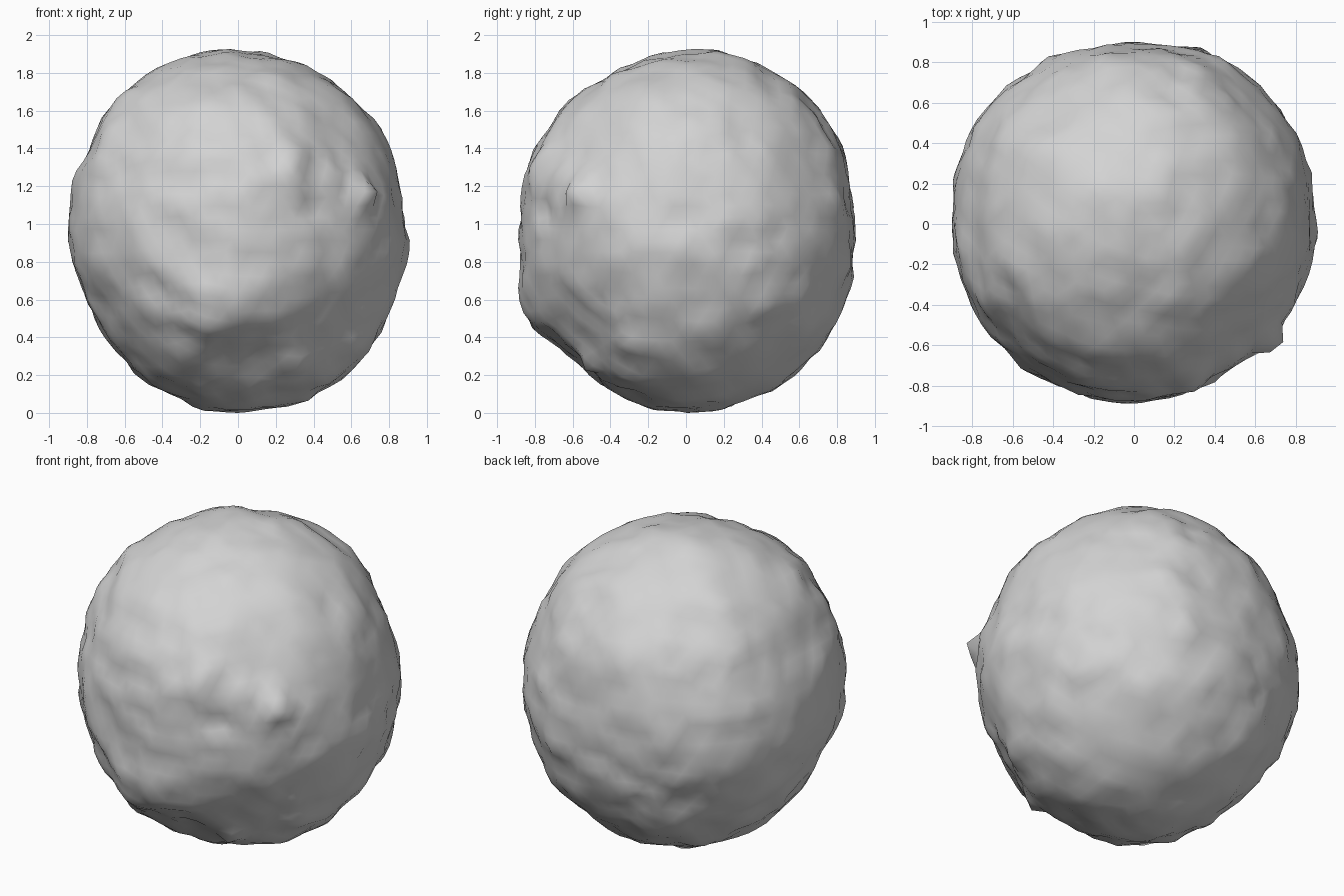
import bpy
import bmesh
from math import atan2, pi, exp, sin, cos, radians
from mathutils import Vector, noise

cube = bpy.data.objects.get("Cube")
if cube:
    bpy.data.objects.remove(cube, do_unlink=True)


def section(azimuth, tilt, outline):
    # A slice through the centre: its outline, across axis, up axis and normal
    a, t = radians(azimuth), radians(tilt)
    across = Vector((cos(a), sin(a), 0))
    normal = Vector((sin(a) * cos(t), -cos(a) * cos(t), sin(t)))
    return outline, across, normal.cross(across), normal


# Outline radii in percent, evenly spaced around six slices
SECTIONS = [
    section(0, 0, [89, 90, 93, 96, 94, 89, 90, 87, 97, 98, 98, 92]),
    section(90, 0, [89, 95, 97, 96, 91, 92, 89, 94, 96, 98, 99, 95]),
    section(0, 90, [90, 91, 94, 90, 93, 95, 92, 92, 89, 89, 88, 90]),
    section(34, 25, [91, 92, 98, 99, 99, 95, 91, 92, 94, 96, 97, 94]),
    section(214, 25, [90, 91, 95, 92, 94, 93, 93, 95, 96, 95, 94, 88]),
    section(141, -26, [92, 93, 93, 95, 95, 90, 90, 88, 91, 96, 92, 94]),
]

# Broad flattened faces: normal and distance from the centre
FLATS = [((.1, -.7, -.7), .89), ((.6, -.6, .5), .86)]

# Knobs and hollows: place, height, width
KNOBS = [
    ((.7, -.6, .2), .1, .07), ((.3, -.5, -.7), .06, .06),
    ((-.1, -.8, -.4), .05, .2), ((.3, -.8, .3), .05, .1),
    ((.4, -.7, .1), -.05, .1), ((-.6, -.2, .7), .03, .1),
    ((.3, .8, -.2), .04, .1), ((.9, 0, -.1), .03, .1),
]


def outline_radius(outline, angle):
    step = (angle % (2 * pi)) / (2 * pi) * len(outline)
    i = int(step)
    a, b = outline[i % len(outline)], outline[(i + 1) % len(outline)]
    return (a + (b - a) * (step - i)) / 100


def rock_radius(d):
    # Blend the slices, favouring the nearest ones
    total = weight_sum = 0
    for outline, across, up, normal in SECTIONS:
        weight = (1.001 - d.dot(normal) ** 2) ** 12
        angle = atan2(d.dot(up), d.dot(across))
        total += weight * outline_radius(outline, angle)
        weight_sum += weight
    r = total / weight_sum - .01
    for normal, dist in FLATS:
        facing = Vector(normal).normalized().dot(d)
        if facing > .5:
            r = min(r, dist / facing)
    for place, height, width in KNOBS:
        gap = (d - Vector(place).normalized()).length
        r += height * exp(-(gap / width) ** 2)
    # Rough lumps, then finer grain
    return r + .015 * noise.noise(d * 4) + .02 * noise.noise(d * 8)


# Boulder body
bm = bmesh.new()
bmesh.ops.create_icosphere(bm, subdivisions=5, radius=1)
for vert in bm.verts:
    d = vert.co.normalized()
    vert.co = d * rock_radius(d) + noise.noise_vector(d * 5) * .015

# Stand it on the ground
ground = min(v.co.z for v in bm.verts)
bmesh.ops.translate(bm, verts=bm.verts, vec=(0, 0, -ground))

mesh = bpy.data.meshes.new("boulder")
bm.to_mesh(mesh)
bm.free()
boulder = bpy.data.objects.new("boulder", mesh)
bpy.context.collection.objects.link(boulder)

# Plain grey stone
stone = bpy.data.materials.new("grey_stone")
stone.use_nodes = True
colour = (.65, .65, .65, 1)
stone.diffuse_color = colour
shader = stone.node_tree.nodes["Principled BSDF"]
shader.inputs["Base Color"].default_value = colour
mesh.materials.append(stone)

bpy.ops.object.select_all(action='DESELECT')
boulder.select_set(True)
bpy.context.view_layer.objects.active = boulder
bpy.ops.object.shade_smooth_by_angle(angle=pi / 4)
